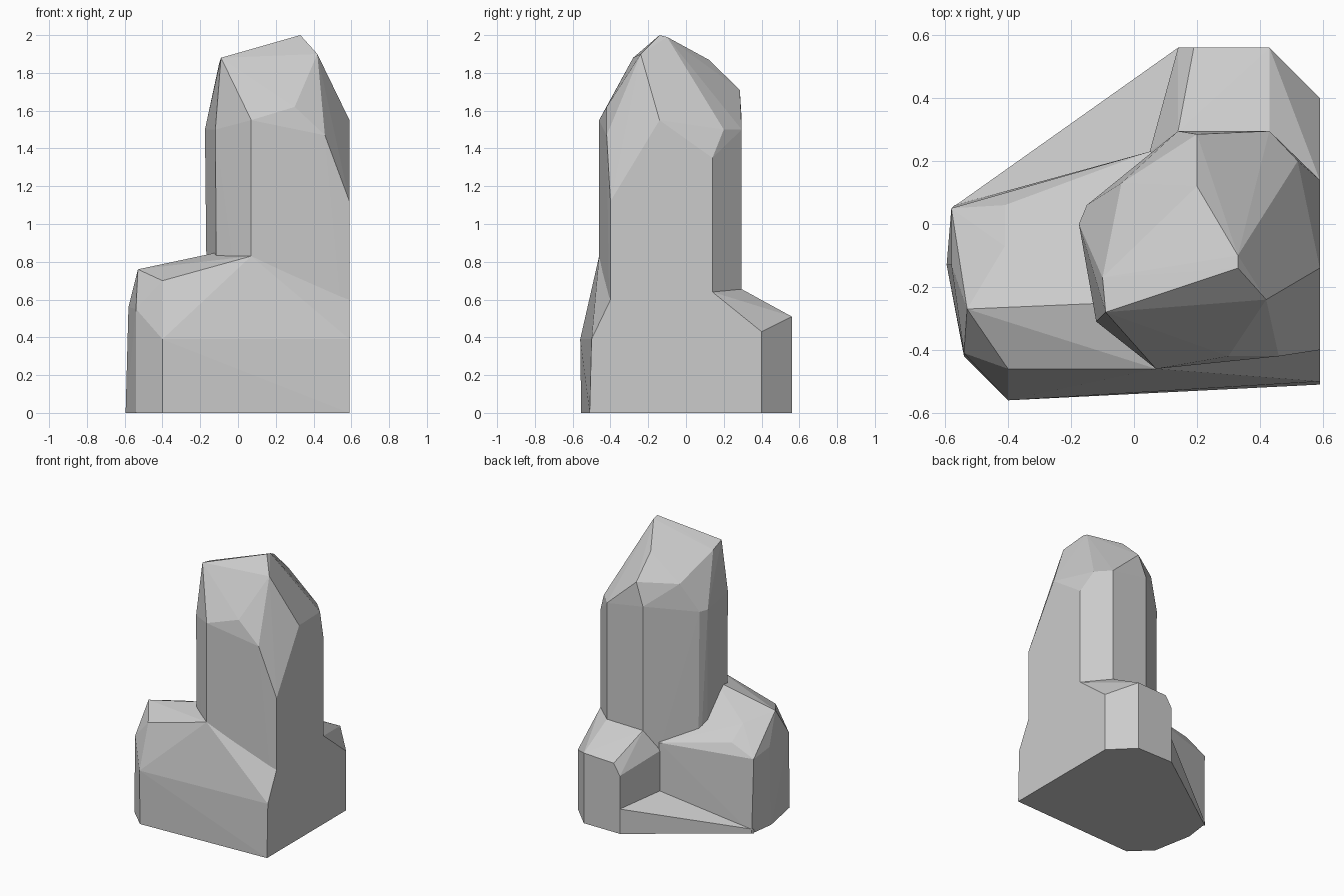
import bpy, bmesh

if "Cube" in bpy.data.objects:
    bpy.data.objects.remove(bpy.data.objects["Cube"])


def hull(name, points):
    """Faceted rock chunk: convex hull of a few corner points."""
    bm = bmesh.new()
    for p in points:
        bm.verts.new(p)
    res = bmesh.ops.convex_hull(bm, input=bm.verts[:])
    junk = {g for g in res["geom_interior"] + res["geom_unused"]
            if isinstance(g, bmesh.types.BMVert)}
    bmesh.ops.delete(bm, geom=list(junk), context='VERTS')
    bmesh.ops.recalc_face_normals(bm, faces=bm.faces[:])
    me = bpy.data.meshes.new(name)
    bm.to_mesh(me)
    bm.free()
    ob = bpy.data.objects.new(name, me)
    bpy.context.collection.objects.link(ob)
    return ob


def ring(plan, z):
    return [(x, y, z) for x, y in plan]


# tall pillar with chipped crown
pillar = hull("rock_pillar", ring(
    [(-.16, -.02), (-.14, .06), (.14, .295), (.43, .295), (.59, .14),
     (.59, -.40), (.07, -.46), (-.11, -.31)], .1) + [
    (-.175, 0, 1.5), (-.15, .06, 1.5), (-.12, -.31, 1.5), (.07, -.46, 1.55),
    (.14, .295, 1.55), (.20, .285, 1.71), (.43, .295, 1.5), (.52, .20, 1.5),
    (.59, .14, 1.35), (.59, -.14, 1.55), (.59, -.40, 1.12), (.46, -.42, 1.47),
    (.30, -.42, 1.62), (.42, -.24, 1.90), (.33, -.14, 2.0), (.33, -.10, 1.99),
    (.20, .12, 1.87), (-.09, -.28, 1.88), (-.10, -.17, 1.85), (-.04, .13, 1.70)])

# broad base, front and left
base = hull("rock_base", ring(
    [(-.57, .06), (-.595, -.13), (-.54, -.42), (-.40, -.555), (.59, -.51),
     (.59, .14), (.05, .23)], 0) + ring(
    [(-.40, -.56), (.59, -.50)], .39) + [
    (-.58, .05, .54), (-.58, -.13, .56), (-.54, -.41, .55), (-.53, -.27, .76),
    (-.40, -.46, .70), (.07, -.46, .83), (-.06, -.25, .86), (.59, -.385, .63),
    (-.41, -.07, .71), (-.41, .06, .62), (.05, .23, .56), (.59, .14, .60)])

# low block at the back right
back_plan = [(.14, .56), (.43, .56), (.59, .40), (.59, 0), (.05, .23), (.1, 0)]
back = hull("rock_back_block", ring(back_plan, 0) + [
    (.19, .56, .50), (.14, .56, .42), (.43, .56, .51), (.59, .40, .43),
    (.59, .14, .64), (.43, .295, .655), (.14, .295, .65), (.05, .23, .50),
    (.1, 0, .65), (.59, 0, .64)])

# thin skirt filling the corner between the blocks
skirt = hull("rock_skirt", ring(
    [(-.58, .05), (.14, .56), (.3, .3), (.1, 0), (-.4, -.1)], 0) + [
    (-.58, .05, .03), (.14, .56, .18), (.05, .23, .21), (.3, .3, .2)])

# fuse the chunks into one stone
for part in (base, back, skirt):
    part.hide_render = True
    mod = pillar.modifiers.new("fuse", 'BOOLEAN')
    mod.operation = 'UNION'
    mod.solver = 'EXACT'
    mod.object = part
bpy.context.view_layer.update()
deps = bpy.context.evaluated_depsgraph_get()
fused = bpy.data.meshes.new_from_object(pillar.evaluated_get(deps))
pillar.modifiers.clear()
pillar.data = fused
pillar.name = "standing_rock"
for part in (base, back, skirt):
    bpy.data.objects.remove(part)

# the tower section reaches down only inside the base, so rest everything on z = 0
low = min(v.co.z for v in fused.vertices)
for v in fused.vertices:
    v.co.z -= low
